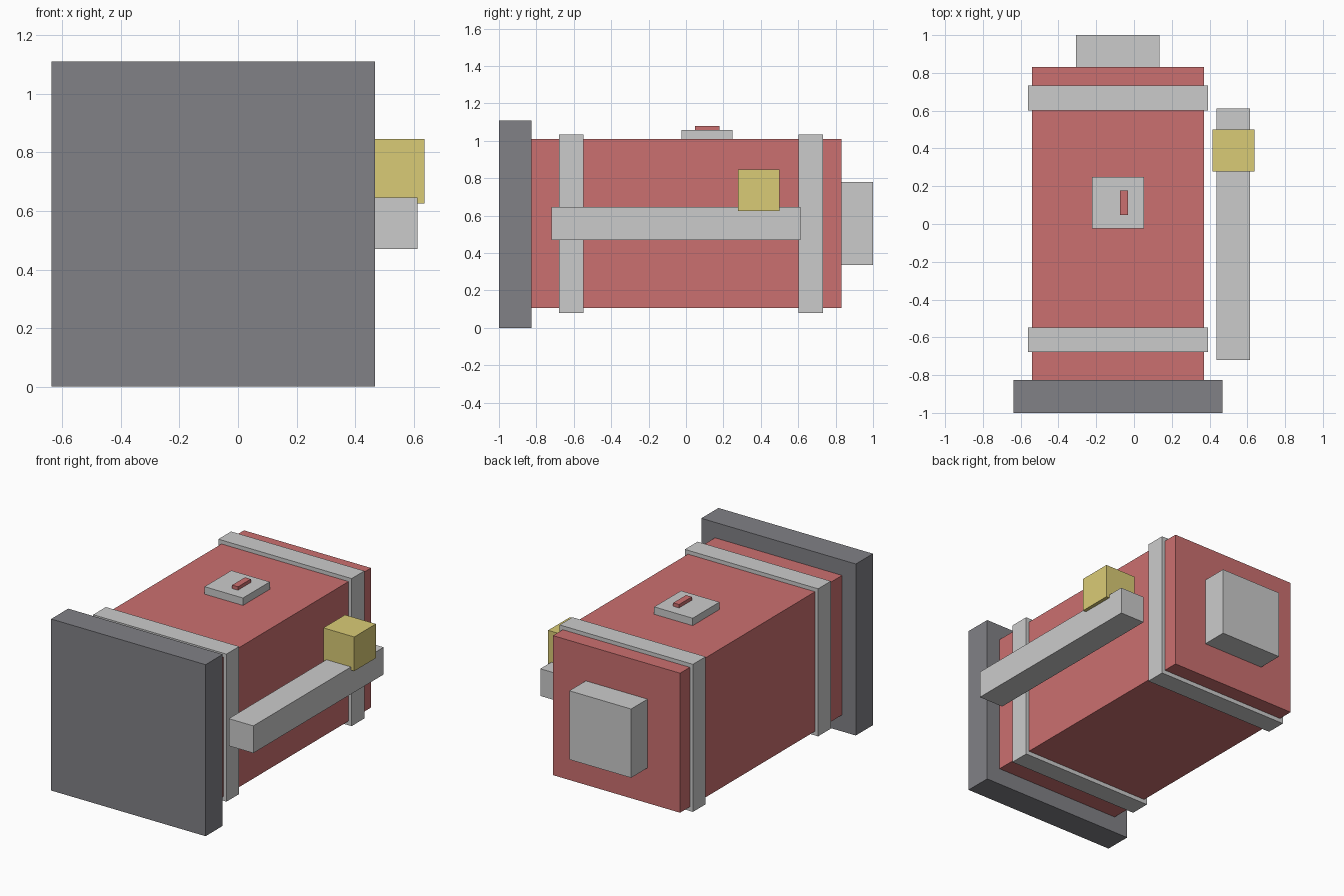
import bpy

if "Cube" in bpy.data.objects:
    bpy.data.objects.remove(bpy.data.objects["Cube"])


def material(name, rgb):
    m = bpy.data.materials.new(name)
    m.diffuse_color = (*rgb, 1)
    m.use_nodes = True
    m.node_tree.nodes["Principled BSDF"].inputs["Base Color"].default_value = m.diffuse_color
    return m


RED = material("red", (0.6, 0.16, 0.16))
DARK = material("dark_grey", (0.22, 0.22, 0.24))
YELLOW = material("yellow", (0.7, 0.6, 0.18))


def box(name, x, y, z, mat=None):
    """Box from its (min, max) range on each axis."""
    bpy.ops.mesh.primitive_cube_add(size=1, location=[sum(r) / 2 for r in (x, y, z)])
    ob = bpy.context.object
    ob.name = name
    ob.scale = [r[1] - r[0] for r in (x, y, z)]
    bpy.ops.object.transform_apply(location=False, rotation=False, scale=True)
    if mat:
        ob.data.materials.append(mat)
    return ob


# Main body with the large front plate and the rear block
box("body", (-0.54, 0.37), (-0.825, 0.832), (0.107, 1.01), RED)
box("front_plate", (-0.638, 0.468), (-1, -0.825), (0, 1.11), DARK)
box("rear_block", (-0.307, 0.135), (0.832, 1), (0.335, 0.78))

# Bands wrapped around the body
for name, y in (("front_band", -0.613), ("rear_band", 0.667)):
    box(name, (-0.562, 0.392), (y - 0.065, y + 0.065), (0.08, 1.035))

# Small plate and tab on top
box("top_plate", (-0.222, 0.053), (-0.025, 0.249), (1.01, 1.058))
box("top_tab", (-0.075, -0.033), (0.047, 0.178), (1.058, 1.08), RED)

# Side rail and the block riding on it
box("side_rail", (0.438, 0.614), (-0.72, 0.612), (0.47, 0.646))
box("rail_block", (0.416, 0.637), (0.279, 0.5), (0.625, 0.846), YELLOW)
